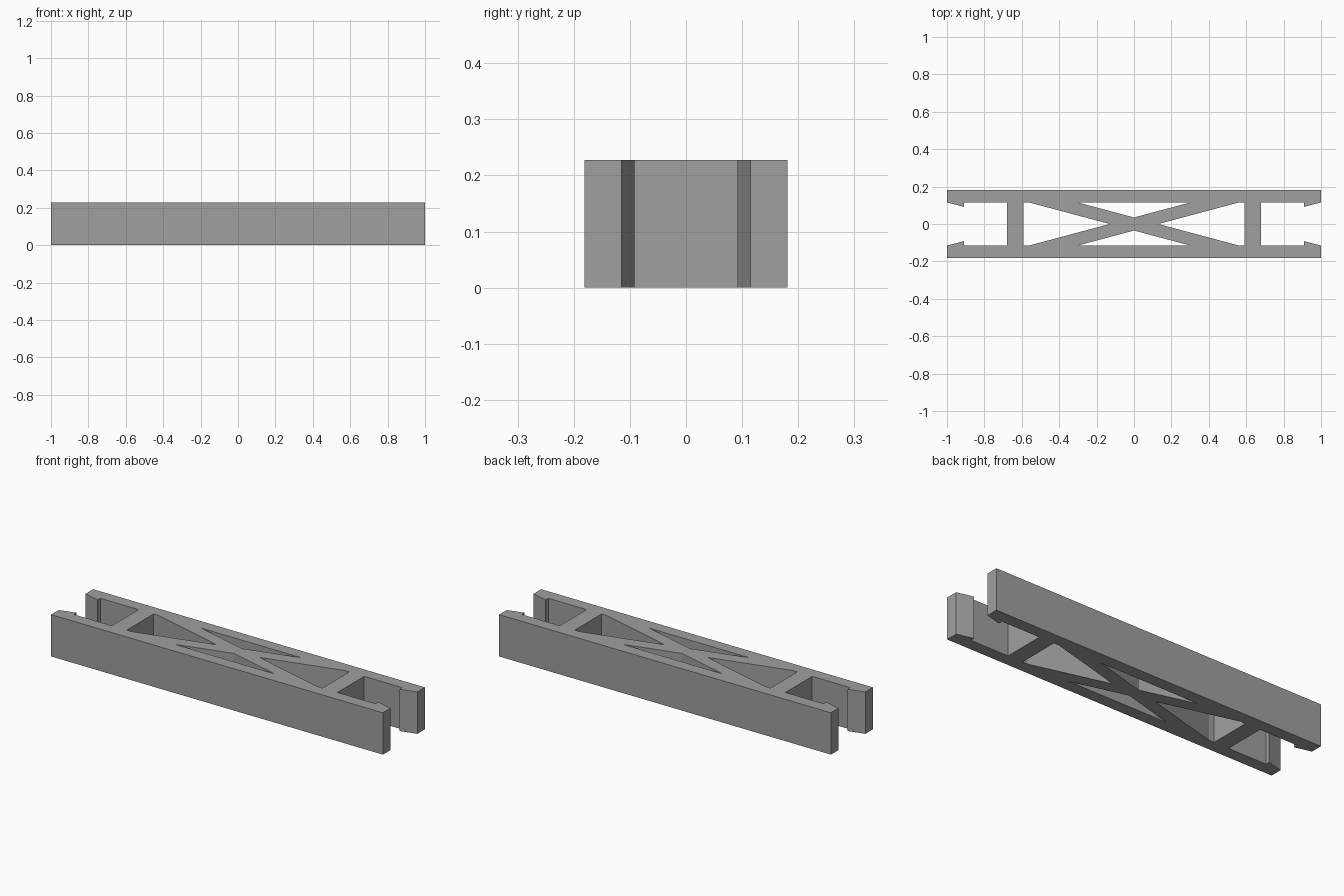
import bpy
import bmesh

cube = bpy.data.objects.get("Cube")
if cube:
    bpy.data.objects.remove(cube, do_unlink=True)

HEIGHT = 0.228
RAIL_OUT, RAIL_IN, LIP = 0.181, 0.115, 0.092
WALL_IN, WALL_OUT, CLIP = 0.59, 0.68, 0.91


def mirror(points, sx, sy):
    return [(x * sx, y * sy) for x, y in points]


# Outer outline: one corner with its hooked clip, mirrored round all four
corner = [(WALL_OUT, RAIL_IN), (CLIP, RAIL_IN), (CLIP, LIP),
          (1, RAIL_IN), (1, RAIL_OUT)]
outline = (corner + mirror(corner, -1, 1)[::-1]
           + mirror(corner, -1, -1) + mirror(corner, 1, -1)[::-1])

# Openings between the crossed braces
side_hole = [(WALL_IN, -RAIL_IN), (WALL_IN, RAIL_IN), (0.56, RAIL_IN),
             (0.13, 0), (0.56, -RAIL_IN)]
rail_hole = [(-0.30, RAIL_IN), (0.30, RAIL_IN), (0, 0.035)]
loops = [outline, side_hole, mirror(side_hole, -1, 1),
         rail_hole, mirror(rail_hole, 1, -1)]

# Filled profile extruded to the beam height
curve = bpy.data.curves.new("beam_profile", "CURVE")
curve.dimensions = "2D"
curve.fill_mode = "BOTH"
curve.extrude = HEIGHT / 2
for loop in loops:
    spline = curve.splines.new("POLY")
    spline.points.add(len(loop) - 1)
    for point, (x, y) in zip(spline.points, loop):
        point.co = (x, y, HEIGHT / 2, 1)
    spline.use_cyclic_u = True

beam = bpy.data.objects.new("braced_beam", curve)
bpy.context.collection.objects.link(beam)
beam.location.z = HEIGHT / 2
bpy.ops.object.select_all(action="DESELECT")
beam.select_set(True)
bpy.context.view_layer.objects.active = beam
bpy.ops.object.convert(target="MESH")
beam = bpy.context.object
bpy.ops.object.transform_apply(location=True)

# Weld the caps to the walls and stand the beam on the ground
bm = bmesh.new()
bm.from_mesh(beam.data)
bmesh.ops.remove_doubles(bm, verts=bm.verts, dist=0.0005)
bmesh.ops.recalc_face_normals(bm, faces=bm.faces)
lowest = min(v.co.z for v in bm.verts)
bmesh.ops.translate(bm, verts=bm.verts, vec=(0, 0, -lowest))
for face in bm.faces:
    face.smooth = False
bm.to_mesh(beam.data)
bm.free()

# Plain grey finish
grey = bpy.data.materials.new("grey")
grey.use_nodes = True
colour = (0.35, 0.35, 0.35, 1)
grey.diffuse_color = colour
grey.node_tree.nodes["Principled BSDF"].inputs["Base Color"].default_value = colour
beam.data.materials.clear()
beam.data.materials.append(grey)
